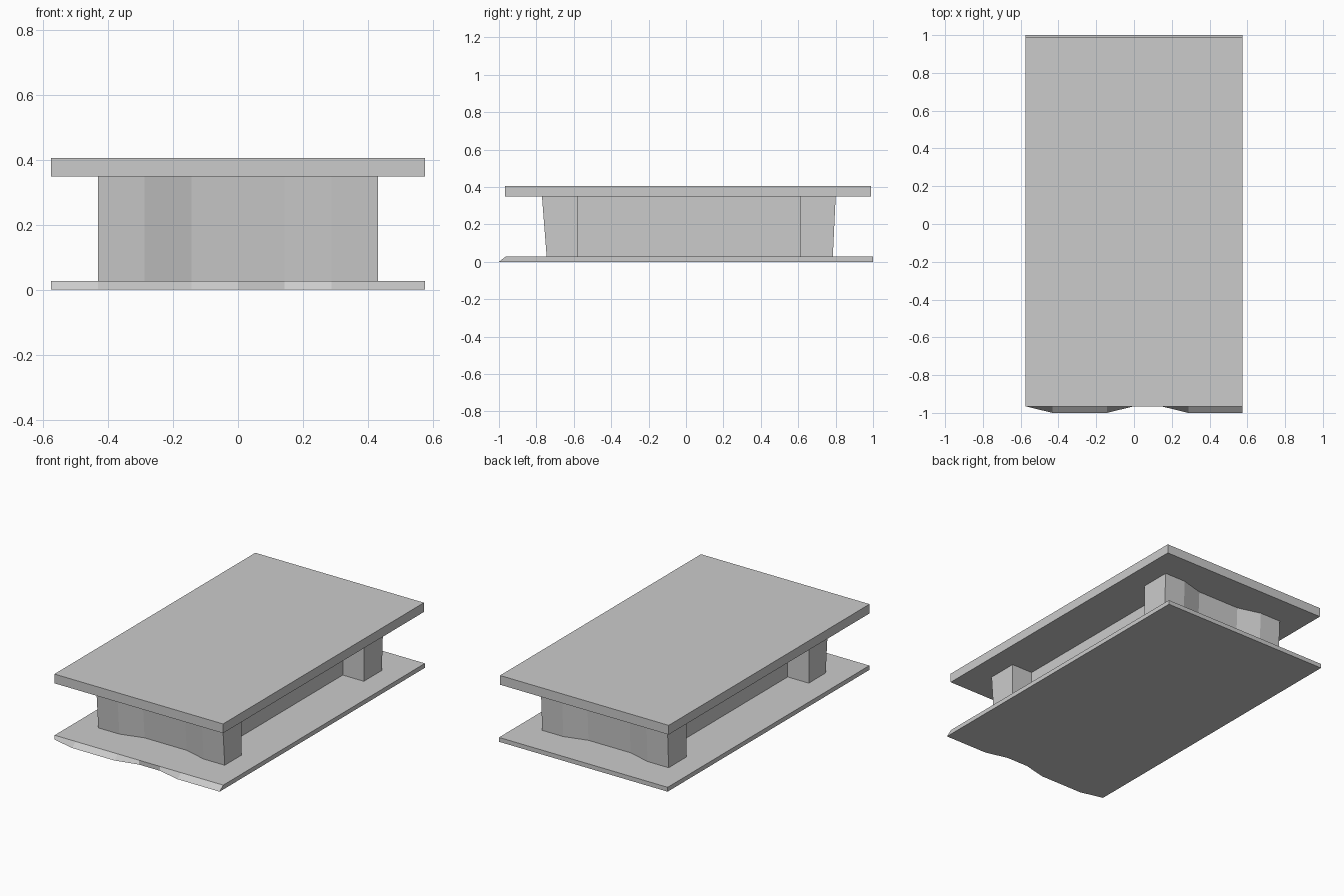
import bpy

if "Cube" in bpy.data.objects:
    bpy.data.objects.remove(bpy.data.objects["Cube"])

W = 0.575            # half width of the plates
S = W / 4            # spacing of the wavy edge points


def loft(name, lower, upper, z0, z1):
    """Solid between two outlines (counter-clockwise, same point count)."""
    n = len(lower)
    verts = [(x, y, z0) for x, y in lower] + [(x, y, z1) for x, y in upper]
    faces = [tuple(reversed(range(n))), tuple(range(n, 2 * n))]
    faces += [(i, (i + 1) % n, n + (i + 1) % n, n + i) for i in range(n)]
    mesh = bpy.data.meshes.new(name)
    mesh.from_pydata(verts, [], faces)
    obj = bpy.data.objects.new(name, mesh)
    bpy.context.collection.objects.link(obj)
    return obj


def rect(w, y0, y1):
    return [(-w, y0), (w, y0), (w, y1), (-w, y1)]


def pedestal_outline(front, back):
    """I-shaped plan with shallow dips in the middle of both ends."""
    dip = 0.04
    xs = [-3, -2, -1, 1, 2, 3]
    front_edge = [(i * S, front + (dip if abs(i) == 1 else 0)) for i in xs]
    back_edge = [(-i * S, back - (dip if abs(i) == 1 else 0)) for i in xs]
    right = [(3 * S, -0.58), (2 * S, -0.58), (2 * S, 0.61), (3 * S, 0.61)]
    left = [(-x, y) for x, y in reversed(right)]
    return front_edge + right + back_edge + left


# base plate: straight upper front edge, wavy lower front edge
insets = [1, 0, 0, 0, 1, 1, 0, 0, 0]
xs = [(i - 4) * S for i in range(9)]
back = [(W, 1.0), (-W, 1.0)]
loft("base_plate",
     [(x, -1.0 + 0.035 * k) for x, k in zip(xs, insets)] + back,
     [(x, -0.965) for x in xs] + back, 0.0, 0.027)

# pedestal, flaring slightly toward the top
loft("pedestal", pedestal_outline(-0.745, 0.785),
     pedestal_outline(-0.77, 0.80), 0.027, 0.348)

# table top
slab = rect(W, -0.967, 0.99)
loft("table_top", slab, slab, 0.348, 0.405)
